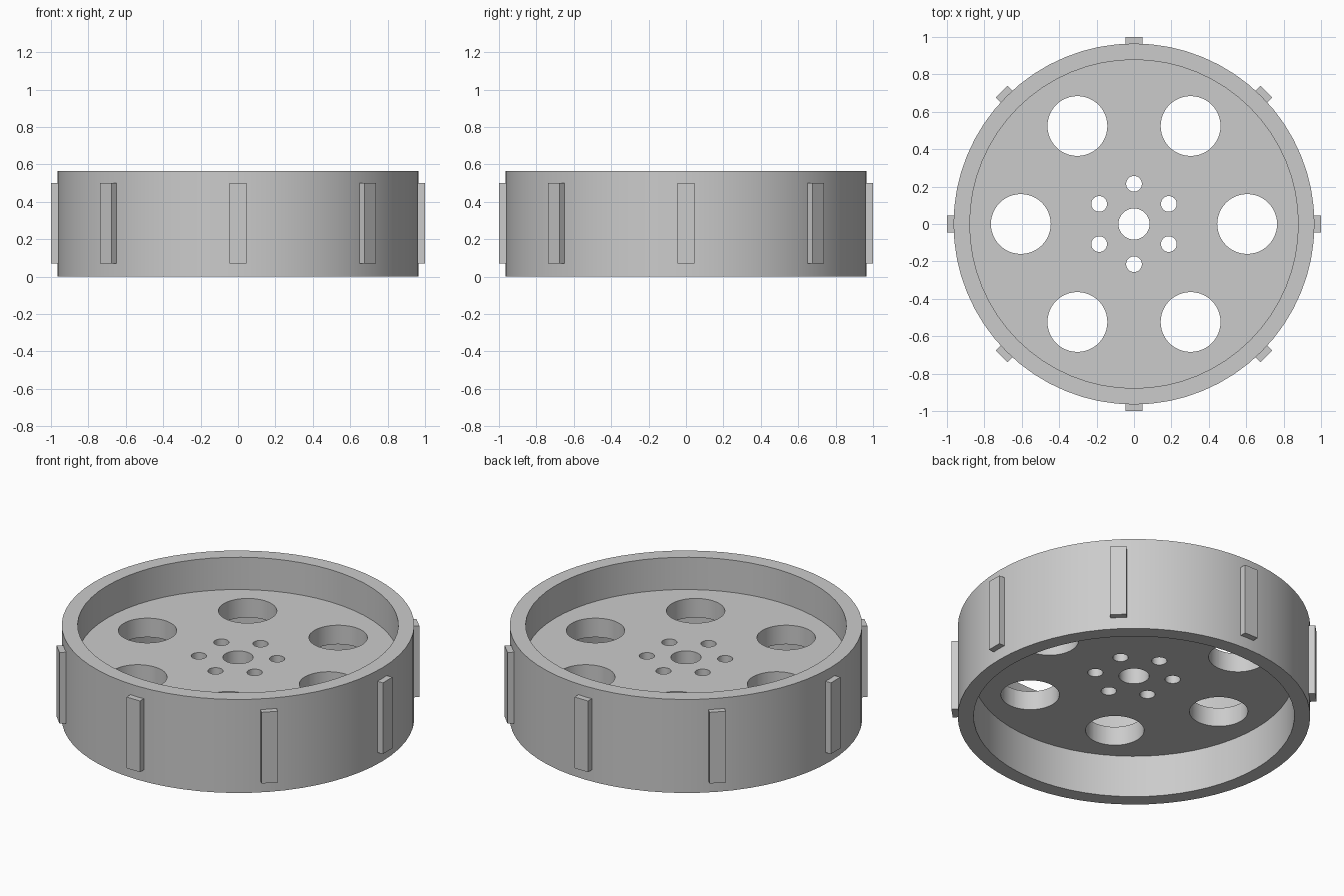
import bpy, bmesh
from math import tau, cos, sin, pi
from mathutils import Matrix, Vector

cube = bpy.data.objects.get("Cube")
if cube:
    bpy.data.objects.remove(cube)

HEIGHT, OUTER, INNER = 0.565, 0.965, 0.878
WEB_LOW, WEB_TOP = 0.255, 0.37
BORE = 0.083

grey = bpy.data.materials.new("light grey")
grey.use_nodes = True
colour = (0.6, 0.6, 0.6, 1)
grey.diffuse_color = colour
grey.node_tree.nodes["Principled BSDF"].inputs["Base Color"].default_value = colour


def make_object(name, bm):
    bmesh.ops.recalc_face_normals(bm, faces=bm.faces)
    mesh = bpy.data.meshes.new(name)
    bm.to_mesh(mesh)
    bm.free()
    mesh.materials.append(grey)
    obj = bpy.data.objects.new(name, mesh)
    bpy.context.collection.objects.link(obj)
    return obj


def select_only(obj):
    bpy.ops.object.select_all(action='DESELECT')
    obj.select_set(True)
    bpy.context.view_layer.objects.active = obj


# Wheel body: rim and web revolved from one closed cross-section
profile = [(BORE, WEB_LOW), (INNER, WEB_LOW), (INNER, 0), (OUTER, 0),
           (OUTER, HEIGHT), (INNER, HEIGHT), (INNER, WEB_TOP), (BORE, WEB_TOP)]
bm = bmesh.new()
verts = [bm.verts.new((r, 0, z)) for r, z in profile]
edges = [bm.edges.new((verts[i - 1], verts[i])) for i in range(len(verts))]
bmesh.ops.spin(bm, geom=verts + edges, cent=(0, 0, 0), axis=(0, 0, 1),
               angle=tau, steps=64, use_merge=True)
bmesh.ops.remove_doubles(bm, verts=bm.verts, dist=0.0001)
wheel = make_object("wheel_body", bm)

# Cutter: six lightening holes and six bolt holes
bm = bmesh.new()
for radius, ring, start in ((0.16, 0.605, 0), (0.042, 0.215, pi / 2)):
    for k in range(6):
        a = start + k * tau / 6
        bmesh.ops.create_cone(
            bm, cap_ends=True, segments=48, radius1=radius, radius2=radius, depth=0.3,
            matrix=Matrix.Translation((ring * cos(a), ring * sin(a), (WEB_LOW + WEB_TOP) / 2)))
cutter = make_object("hole_cutter", bm)
cutter.hide_render = True

cut = wheel.modifiers.new("holes", 'BOOLEAN')
cut.object = cutter
cut.operation = 'DIFFERENCE'
cut.solver = 'EXACT'
select_only(wheel)
bpy.ops.object.modifier_apply(modifier=cut.name)
bpy.data.objects.remove(cutter)
bpy.ops.object.shade_smooth_by_angle(angle=pi / 6)

# Tread bars: eight upright blocks around the rim
for k in range(8):
    bm = bmesh.new()
    place = (Matrix.Rotation(k * tau / 8, 4, 'Z')
             @ Matrix.Translation((0.975, 0, 0.285))
             @ Matrix.Diagonal(Vector((0.05, 0.09, 0.43, 1))))
    bmesh.ops.create_cube(bm, size=1, matrix=place)
    make_object(f"tread_bar_{k + 1}", bm)
